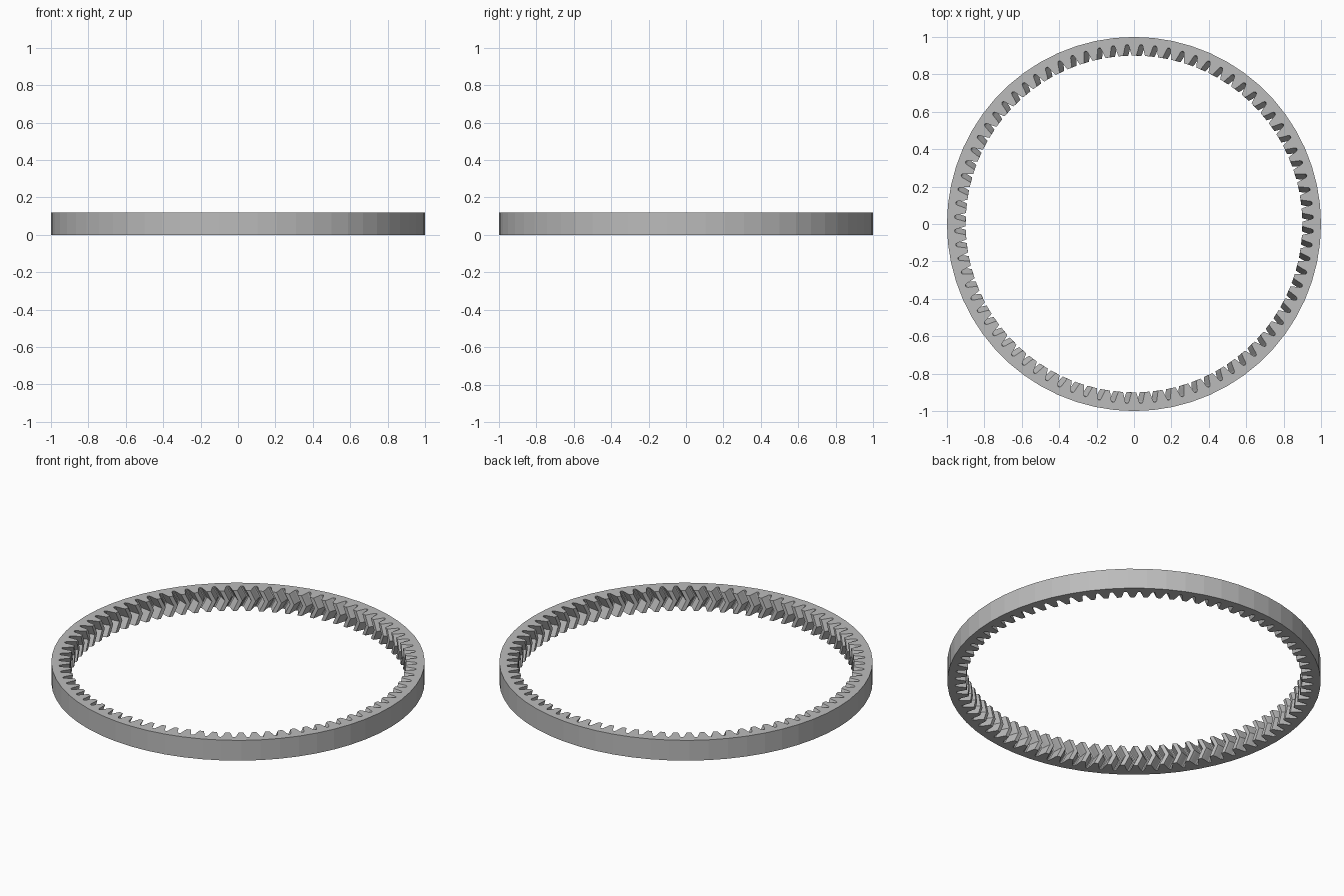
import bpy, bmesh, math
from math import pi, sin, cos

if "Cube" in bpy.data.objects:
    bpy.data.objects.remove(bpy.data.objects["Cube"], do_unlink=True)

TEETH, SIDES, HEIGHT = 80, 60, 0.12
PITCH = 2 * pi / TEETH
TWIST = 0.4 * PITCH
# One tooth space: (fraction of pitch from the space centre, radius)
HALF = [(0.0, 0.96), (0.09, 0.957), (0.15, 0.948), (0.21, 0.93), (0.27, 0.914), (0.34, 0.9)]
SPACE = [(-a, r) for a, r in HALF[:0:-1]] + HALF
# Helix: (height, twist) of each layer, reversing half way up
LAYERS = [(0, 0), (HEIGHT / 2, -TWIST), (HEIGHT, 0)]

bm = bmesh.new()


def ring(points, z):
    verts = [bm.verts.new((r * cos(a), r * sin(a), z)) for a, r in points]
    edges = [bm.edges.new((v, verts[i - 1])) for i, v in enumerate(verts)]
    return verts, edges


def wall(low, high):
    for i in range(len(low)):
        bm.faces.new((low[i - 1], low[i], high[i], high[i - 1]))


# Outer rim
rim = [ring([(2 * pi * i / SIDES, 1.0) for i in range(SIDES)], z) for z in (0, HEIGHT)]
wall(rim[0][0], rim[1][0])

# Toothed inner wall
inner = [ring([((t + 0.5 + a) * PITCH + twist, r) for t in range(TEETH) for a, r in SPACE], z)
         for z, twist in LAYERS]
for low, high in zip(inner, inner[1:]):
    wall(low[0], high[0])

# Flat bottom and top
for outer, teeth in ((rim[0], inner[0]), (rim[1], inner[-1])):
    bmesh.ops.triangle_fill(bm, use_beauty=True, edges=outer[1] + teeth[1])
bmesh.ops.recalc_face_normals(bm, faces=bm.faces[:])

mesh = bpy.data.meshes.new("ring_gear")
bm.to_mesh(mesh)
bm.free()
gear = bpy.data.objects.new("ring_gear", mesh)
bpy.context.collection.objects.link(gear)

mat = bpy.data.materials.new("steel_grey")
mat.use_nodes = True
mat.diffuse_color = (0.5, 0.5, 0.5, 1)
mat.node_tree.nodes["Principled BSDF"].inputs["Base Color"].default_value = (0.5, 0.5, 0.5, 1)
mesh.materials.append(mat)
